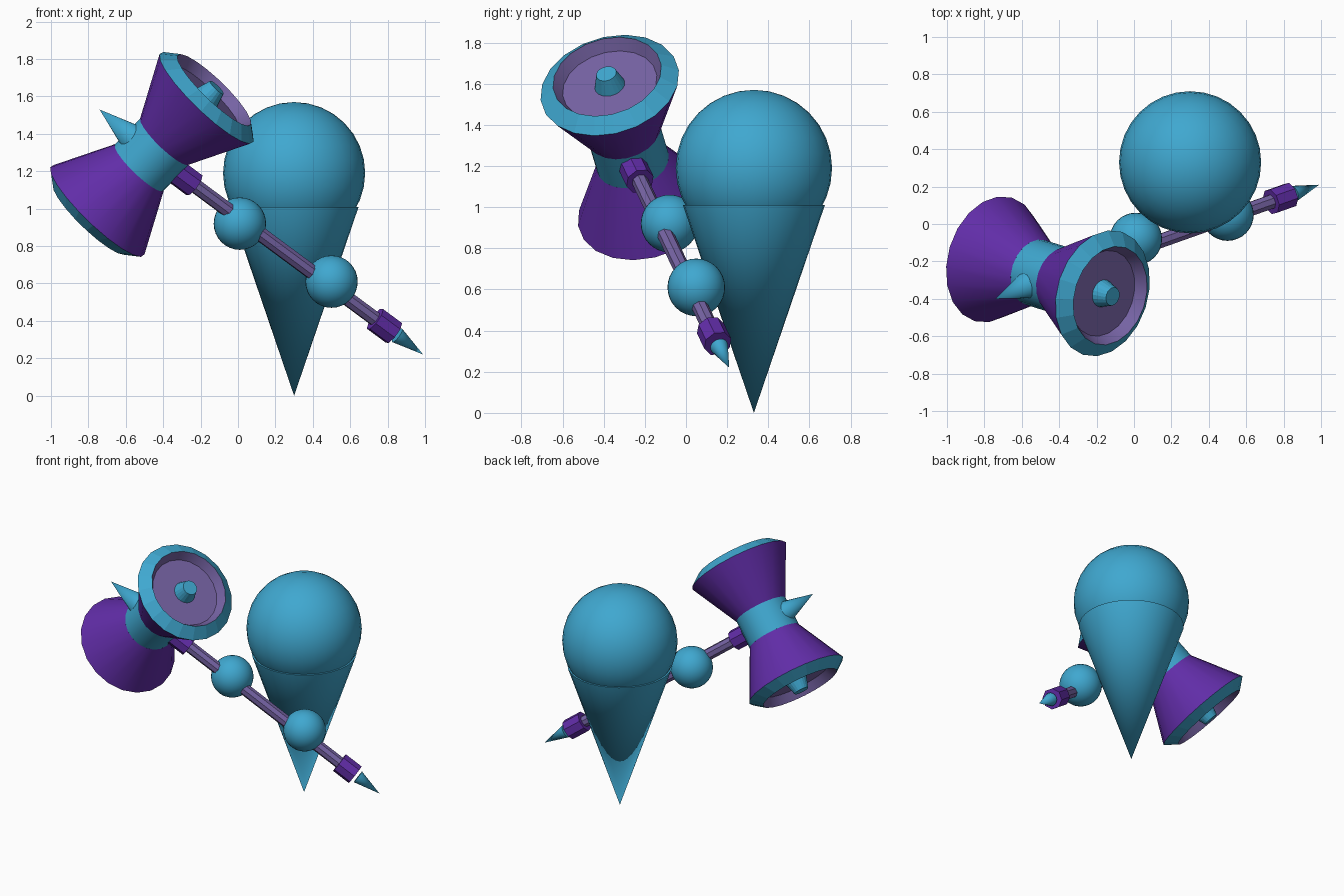
import bpy, bmesh, math
from mathutils import Vector

cube = bpy.data.objects.get("Cube")
if cube:
    bpy.data.objects.remove(cube, do_unlink=True)


def material(name, rgb):
    m = bpy.data.materials.new(name)
    m.use_nodes = True
    m.diffuse_color = (*rgb, 1)
    m.node_tree.nodes["Principled BSDF"].inputs["Base Color"].default_value = (*rgb, 1)
    return m


TEAL = material("teal blue", (0.05, 0.39, 0.63))
PURPLE = material("deep purple", (0.12, 0.026, 0.39))
LILAC = material("dusty lilac", (0.18, 0.125, 0.37))
MATS = [TEAL, PURPLE, LILAC]


def lathe(name, origin, axis, profile, colours, sides, flat=()):
    """Turn (height, radius) points around an axis; one colour per segment."""
    bm = bmesh.new()
    rings = []
    for h, r in profile:
        if r == 0:
            rings.append([bm.verts.new((0, 0, h))])
        else:
            rings.append([bm.verts.new((r * math.cos(math.tau * i / sides),
                                        r * math.sin(math.tau * i / sides), h))
                          for i in range(sides)])
    for k, colour in enumerate(colours):
        a, b = rings[k], rings[k + 1]
        for i in range(sides):
            j = (i + 1) % sides
            if len(a) == 1:
                vs = (a[0], b[j], b[i])
            elif len(b) == 1:
                vs = (a[i], a[j], b[0])
            else:
                vs = (a[i], a[j], b[j], b[i])
            f = bm.faces.new(vs)
            f.material_index = colour
    bmesh.ops.recalc_face_normals(bm, faces=bm.faces)
    me = bpy.data.meshes.new(name)
    bm.to_mesh(me)
    bm.free()
    for m in MATS:
        me.materials.append(m)
    ob = bpy.data.objects.new(name, me)
    bpy.context.collection.objects.link(ob)
    ob.location = origin
    ob.rotation_mode = 'QUATERNION'
    ob.rotation_quaternion = Vector((0, 0, 1)).rotation_difference(Vector(axis).normalized())
    smooth(ob)
    for p in me.polygons:
        if "all" in flat or p.material_index in flat:
            p.use_smooth = False
    return ob


def smooth(ob):
    bpy.ops.object.select_all(action='DESELECT')
    ob.select_set(True)
    bpy.context.view_layer.objects.active = ob
    bpy.ops.object.shade_smooth_by_angle(angle=math.radians(30))


def ball(name, centre, radius, segments, rings):
    bpy.ops.mesh.primitive_uv_sphere_add(segments=segments, ring_count=rings,
                                         radius=radius, location=centre)
    ob = bpy.context.object
    ob.name = name
    ob.data.materials.append(TEAL)
    smooth(ob)


def rod(name, origin, axis, start, end, r, colour, sides=8):
    lathe(name, origin, axis, [(start, 0), (start, r), (end, r), (end, 0)],
          [colour] * 3, sides, flat=("all",))


# Large round head with a long cone below it
ball("large_ball", (0.3, 0.33, 1.19), 0.38, 32, 16)
lathe("large_cone", (0.3, 0.33, 0), (0, 0, 1),
      [(0, 0), (1.01, 0.345), (1.01, 0)], [0, 0], 32)

# Double cup across the top of the handle
rim_a, rim_b = Vector((-0.17, -0.37, 1.59)), Vector((-0.75, -0.19, 0.99))
middle = (rim_a + rim_b) / 2
across = (rim_a - rim_b).normalized()
lathe("hub", middle, across,
      [(-0.1, 0), (-0.1, 0.18), (0.1, 0.18), (0.1, 0)], [0, 0, 0], 20)
cup = [(0.1, 0), (0.1, 0.18), (0.43, 0.345), (0.49, 0.27), (0.43, 0.235),
       (0.43, 0.075), (0.51, 0.05), (0.51, 0)]
for name, direction in (("upper_cup", across), ("lower_cup", -across)):
    lathe(name, middle, direction, cup, [1, 1, 0, 2, 2, 0, 0], 20, flat=(0,))

# Handle with two collars and a pointed end
start = Vector((-0.28, -0.24, 1.16))
tip = Vector((0.99, 0.21, 0.22))
along = (tip - start).normalized()
rod("handle", start, along, -0.1, 1.4, 0.04, 2)
rod("upper_collar", start, along, -0.1, 0.06, 0.07, 1)
rod("lower_collar", start, along, 1.31, 1.44, 0.07, 1)
length = (tip - start).length
lathe("end_spike", start, along,
      [(length - 0.18, 0), (length - 0.18, 0.045), (length, 0)], [0, 0], 16)

# Beads on the handle
ball("upper_bead", (0.01, -0.08, 0.92), 0.14, 32, 16)
ball("lower_bead", (0.5, 0.05, 0.61), 0.14, 32, 16)

# Spike on the far side of the hub
spike_tip = Vector((-0.74, -0.4, 1.53))
reach = (spike_tip - middle).length
lathe("hub_spike", middle, spike_tip - middle,
      [(0.1, 0), (0.1, 0.09), (reach, 0)], [0, 0], 16)
